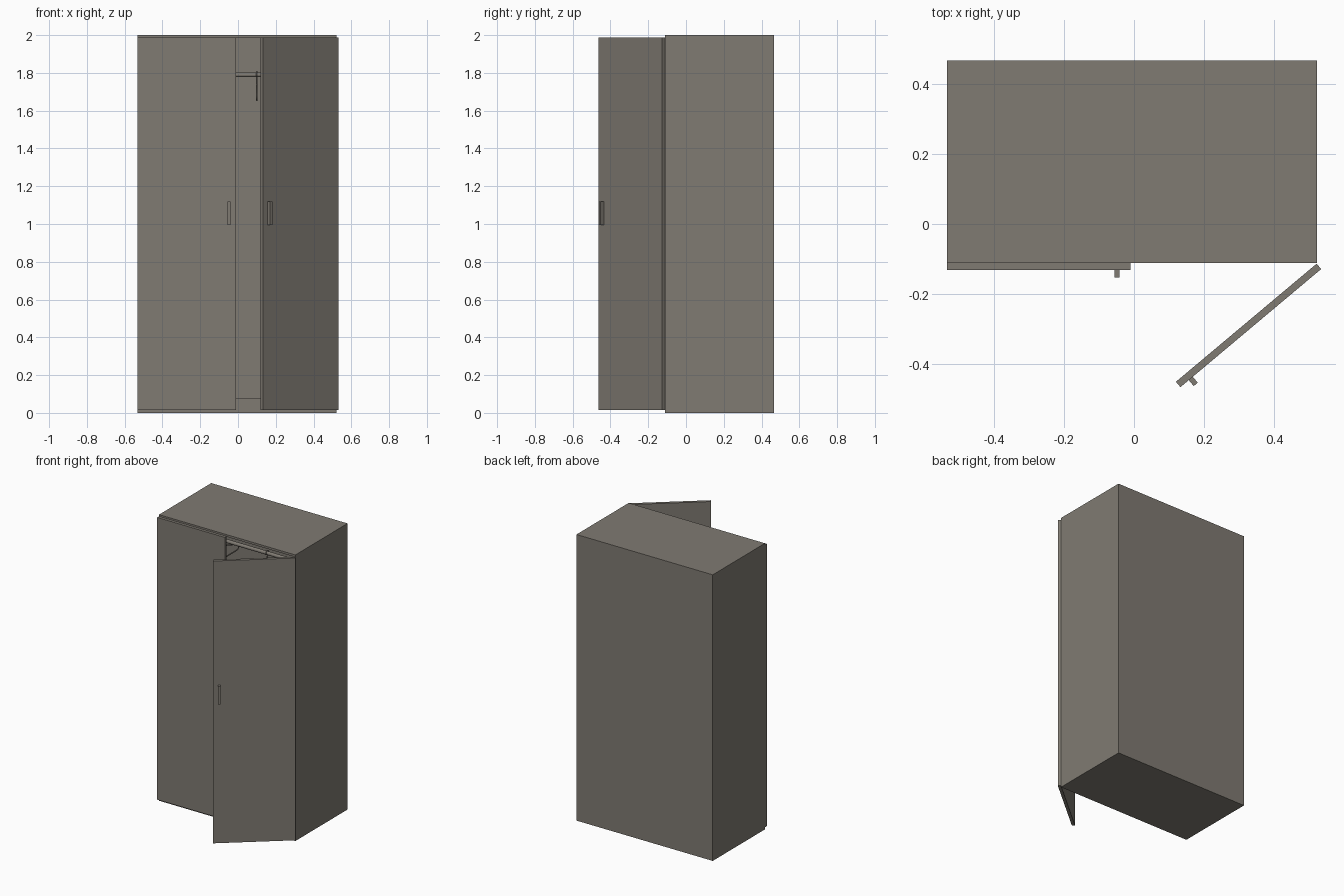
import bpy, math
from mathutils import Matrix, Vector

if "Cube" in bpy.data.objects:
    bpy.data.objects.remove(bpy.data.objects["Cube"])


def material(name, col):
    m = bpy.data.materials.new(name)
    m.diffuse_color = (*col, 1)
    m.use_nodes = True
    m.node_tree.nodes["Principled BSDF"].inputs["Base Color"].default_value = m.diffuse_color
    return m


grey = material("warm grey", (0.215, 0.197, 0.170))


def box(name, lo, hi, mat=grey, matrix=None):
    size = [b - a for a, b in zip(lo, hi)]
    mid = [(a + b) / 2 for a, b in zip(lo, hi)]
    bpy.ops.mesh.primitive_cube_add(size=1)
    o = bpy.context.object
    o.name = name
    o.data.transform(Matrix.Translation(mid) @ Matrix.Diagonal((*size, 1)))
    if matrix:
        o.data.transform(matrix)
    o.data.materials.append(mat)
    return o


X0, X1, Y0, Y1, H, T = -0.533, 0.521, -0.111, 0.466, 2.0, 0.018

# Carcass panels
box("left_side", (X0, Y0, 0), (X0 + T, Y1, H))
box("right_side", (X1 - T, Y0, 0), (X1, Y1, H))
box("top_panel", (X0 + T, Y0, H - 0.015), (X1 - T, Y1, H))
box("base_plinth", (X0 + T, Y0, 0), (X1 - T, Y1, 0.08))
box("back_panel", (X0 + T, Y1 - T, 0.08), (X1 - T, Y1, H - 0.015))

# Doors with handles: modelled from the hinge at the origin along +x, front at -y
L = 0.523


def door(side, matrix):
    box(side + "_door", (0, -0.02, 0.015), (L, 0, 1.988), grey, matrix)
    box(side + "_handle", (L - 0.046, -0.042, 0.995), (L - 0.031, -0.02, 1.12), grey, matrix)


door("left", Matrix.Translation((X0, Y0, 0)))
# mirrored and swung open 40 degrees
right = Matrix.Translation((X1 - 0.001, -0.113, 0)) @ Matrix.Rotation(math.radians(40), 4, 'Z') \
    @ Matrix.Diagonal((-1, 1, 1, 1))
door("right", right)
for o in bpy.data.objects:
    if o.name.startswith("right_") and o.name != "right_side":
        o.data.flip_normals()

# Hanging rail
RY, RZ = 0.18, 1.79
bpy.ops.mesh.primitive_cylinder_add(vertices=20, radius=0.0125, depth=X1 - X0 - 2 * T,
                                    location=((X0 + X1) / 2, RY, RZ),
                                    rotation=(0, math.pi / 2, 0))
rail = bpy.context.object
rail.name = "hanging_rail"
rail.data.materials.append(grey)
bpy.ops.object.shade_smooth_by_angle()


# Coat hangers: round wire hook and a frame with rounded shoulder ends
def hanger(x):
    c = bpy.data.curves.new("coat_hanger", 'CURVE')
    c.dimensions = '3D'
    c.bevel_depth = 0.004
    c.bevel_resolution = 2
    c.use_fill_caps = True

    def wire(pts, closed):
        s = c.splines.new('POLY')
        s.points.add(len(pts) - 1)
        for p, (y, z) in zip(s.points, pts):
            p.co = (x, RY + y, z, 1)
        s.use_cyclic_u = closed

    arc = [math.radians(a) for a in range(200, -31, -23)]
    wire([(0.0165 * math.cos(a), RZ + 0.0165 * math.sin(a)) for a in arc] + [(0, 1.765), (0, 1.74)], False)
    half = []
    for a in range(-90, 61, 25):
        t = math.radians(a)
        half.append((0.165 + 0.02 * math.cos(t), 1.674 + 0.02 * math.sin(t)))
    half.append((0.03, 1.738))
    wire(half + [(-y, z) for y, z in reversed(half)], True)
    o = bpy.data.objects.new("coat_hanger", c)
    bpy.context.collection.objects.link(o)
    c.materials.append(grey)
    bpy.ops.object.select_all(action='DESELECT')
    o.select_set(True)
    bpy.context.view_layer.objects.active = o
    bpy.ops.object.convert(target='MESH')
    bpy.ops.object.shade_smooth_by_angle()


for x in (0.1, -0.25):
    hanger(x)
